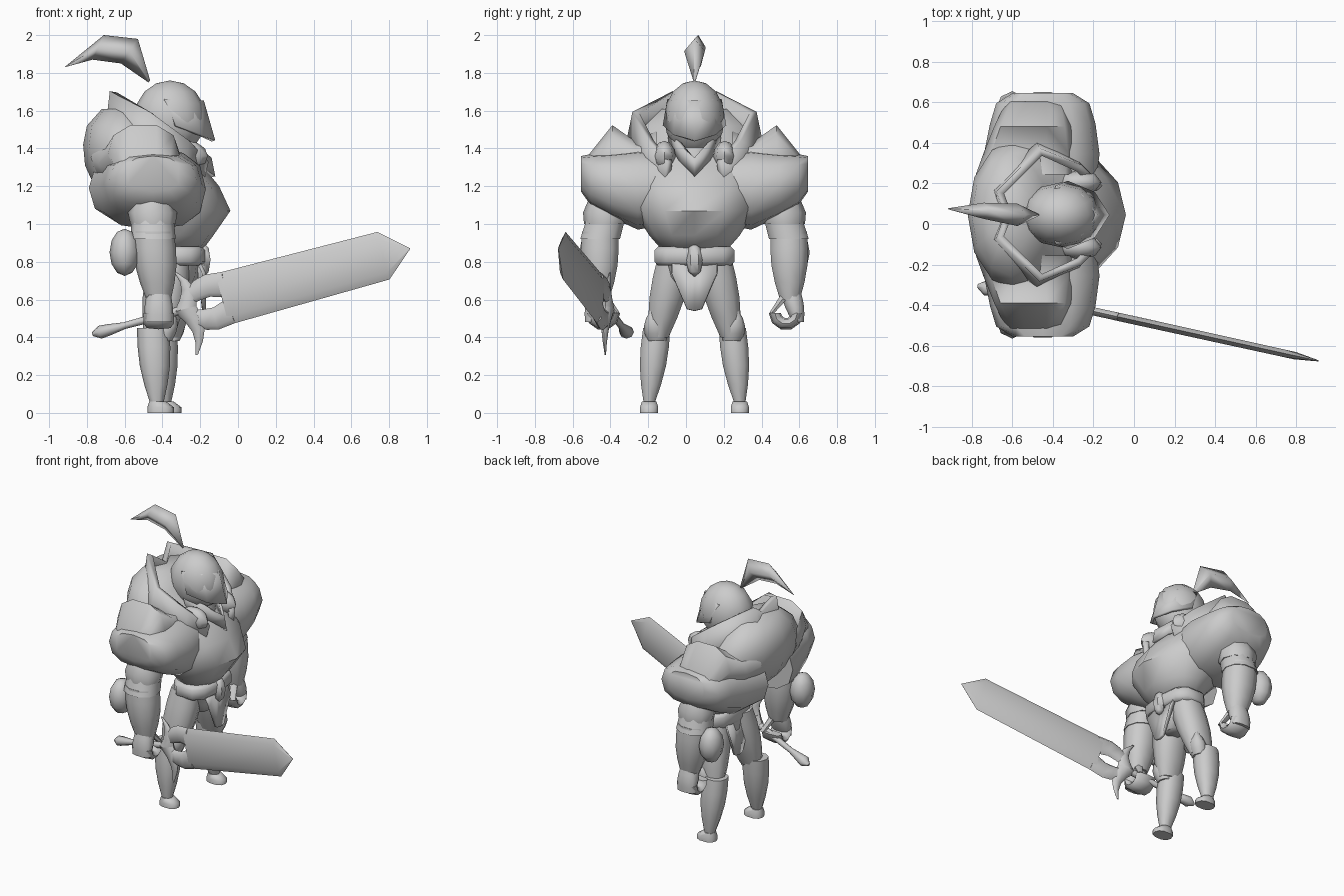
import bpy, bmesh, math
from mathutils import Vector

if "Cube" in bpy.data.objects:
    bpy.data.objects.remove(bpy.data.objects["Cube"])

MIDDLE = .045  # y of the body's mirror plane
GREY = (.6, .6, .6, 1)
grey = bpy.data.materials.new("armor_grey")
grey.use_nodes = True
grey.diffuse_color = GREY
grey.node_tree.nodes["Principled BSDF"].inputs["Base Color"].default_value = GREY


def finish(name, mesh, angle=55):
    bmesh.ops.recalc_face_normals(mesh, faces=mesh.faces)
    data = bpy.data.meshes.new(name)
    mesh.to_mesh(data)
    mesh.free()
    data.materials.append(grey)
    data.shade_smooth()
    data.set_sharp_from_angle(angle=math.radians(angle))
    part = bpy.data.objects.new(name, data)
    bpy.context.collection.objects.link(part)
    return part


def loft(name, rings, sides=10, power=1, angle=55):
    """Skin rings of (centre, u, v); a power below one squares the section."""
    mesh = bmesh.new()

    def squared(value):
        return math.copysign(abs(value) ** power, value) if abs(value) > 1e-6 else 0

    loops = []
    for centre, u, v in rings:
        loop = []
        for i in range(sides):
            turn = math.tau * i / sides
            point = (Vector(centre) + Vector(u) * squared(math.cos(turn))
                     + Vector(v) * squared(math.sin(turn)))
            loop.append(mesh.verts.new(point))
        loops.append(loop)
    for lower, upper in zip(loops, loops[1:]):
        for i in range(sides):
            j = (i + 1) % sides
            mesh.faces.new((lower[i], lower[j], upper[j], upper[i]))
    mesh.faces.new(loops[0])
    mesh.faces.new(loops[-1])
    return finish(name, mesh, angle)


def level(height, back, front, half_width, offset=0):
    """Horizontal ring reaching from back to front in x."""
    centre = ((back + front) / 2, MIDDLE + offset, height)
    return centre, ((front - back) / 2, 0, 0), (0, half_width, 0)


def upright(offset, back, front, bottom, top):
    """Vertical ring seen from the side."""
    centre = ((back + front) / 2, MIDDLE + offset, (bottom + top) / 2)
    return centre, ((front - back) / 2, 0, 0), (0, 0, (top - bottom) / 2)


def limb(name, start, end, start_size, end_size, bulge=0, steps=5, sides=10):
    """Tapering, swelling limb; sizes are half depth and half width."""
    rings = []
    for i in range(steps):
        t = i / (steps - 1)
        swell = bulge * math.sin(math.pi * t)
        x, offset, height = Vector(start).lerp(Vector(end), t)
        depth, width = Vector(start_size).lerp(Vector(end_size), t)
        rings.append(level(height, x - depth - swell, x + depth + swell, width + swell, offset))
    return loft(name, rings, sides, .88)


def ellipsoid(name, centre, radii, segments=8, rows=6):
    mesh = bmesh.new()
    bmesh.ops.create_uvsphere(mesh, u_segments=segments, v_segments=rows, radius=1)
    bmesh.ops.scale(mesh, vec=radii, verts=mesh.verts)
    x, offset, height = centre
    bmesh.ops.translate(mesh, vec=(x, MIDDLE + offset, height), verts=mesh.verts)
    return finish(name, mesh)


def wall(name, half, lean=0, flare=1, thickness=.02):
    """Mirrored plate from (x, offset, bottom, top), starting on the centre line."""
    mirrored = [(x, -offset, low, high) for x, offset, low, high in half[:0:-1]]
    mesh = bmesh.new()
    columns = []
    for x, offset, low, high in mirrored + half:
        foot = mesh.verts.new((x, MIDDLE + offset * flare, low))
        head = mesh.verts.new((x + lean, MIDDLE + offset, high))
        columns.append((foot, head))
    for (foot, head), (next_foot, next_head) in zip(columns, columns[1:]):
        mesh.faces.new((foot, next_foot, next_head, head))
    part = finish(name, mesh)
    shell = part.modifiers.new("plate thickness", 'SOLIDIFY')
    shell.thickness = thickness
    shell.offset = 0


# Torso and waist
loft("torso", [level(.86, -.46, -.19, .17), level(.94, -.5, -.13, .24),
               level(1.07, -.62, -.04, .32), level(1.2, -.76, -.1, .38),
               level(1.31, -.81, -.19, .39), level(1.42, -.82, -.34, .37),
               level(1.52, -.8, -.42, .3), level(1.61, -.72, -.5, .18)], sides=12)
loft("pelvis", [level(.64, -.38, -.26, .07), level(.72, -.45, -.21, .15),
                level(.93, -.45, -.18, .18)], power=.8)
loft("belt", [level(.78, -.45, -.19, .2), level(.8, -.46, -.17, .22),
              level(.86, -.46, -.17, .22), level(.88, -.45, -.19, .2)], power=.7)
ellipsoid("belt_buckle", (-.18, 0, .81), (.04, .045, .09), segments=6, rows=4)
for name, x, lean in (("front_loincloth", -.18, -.03), ("rear_loincloth", -.45, .02)):
    wall(name, [(x, 0, .54, .8), (x, .04, .55, .8), (x, .12, .74, .8)], lean)

# Helmet with raised collar
wall("collar", [(-.65, 0, 1.44, 1.62), (-.69, .11, 1.44, 1.7), (-.49, .31, 1.36, 1.59),
                (-.3, .23, 1.22, 1.44), (-.2, .13, 1.2, 1.33)], lean=.03, flare=1.15,
     thickness=.04)
ellipsoid("helmet_dome", (-.36, 0, 1.56), (.19, .16, .2), segments=12, rows=8)
wall("visor_brow", [(-.13, 0, 1.44, 1.65), (-.2, .09, 1.47, 1.66),
                    (-.33, .135, 1.52, 1.66)], lean=-.06, flare=1.18)
wall("jaw_plate", [(-.13, 0, 1.25, 1.35), (-.21, .07, 1.32, 1.42),
                   (-.36, .14, 1.38, 1.52)], lean=-.02, flare=.85)
limb("neck", (-.4, 0, 1.5), (-.34, 0, 1.22), (.13, .12), (.14, .09))


def feather(x, bottom, top, slant, half_width, offset=0):
    """Leaf section of the plume, its top edge slanting forward."""
    return ((x, MIDDLE + offset, (bottom + top) / 2), (slant, 0, (top - bottom) / 2),
            (0, half_width, 0))


loft("plume", [feather(-.47, 1.75, 1.76, .005, .005), feather(-.575, 1.85, 1.98, .045, .055),
               feather(-.74, 1.87, 2, .03, .04, .02),
               feather(-.915, 1.83, 1.835, .002, .003, .03)], sides=4, angle=150)

# Shoulders, arms, hands and legs, repeated on both sides
for side, s in (("left_", 1), ("right_", -1)):
    loft(side + "shoulder_plate", [
        upright(s * .14, -.79, -.19, 1, 1.38), upright(s * .3, -.74, -.17, .97, 1.4),
        upright(s * .45, -.71, -.19, 1.04, 1.38), upright(s * .55, -.68, -.22, 1.1, 1.37),
        upright(s * .6, -.6, -.3, 1.17, 1.36)], sides=12, power=.8)
    loft(side + "shoulder_crest", [
        upright(s * .2, -.78, -.3, 1.2, 1.5), upright(s * .31, -.74, -.29, 1.2, 1.44),
        upright(s * .435, -.69, -.31, 1.2, 1.53), upright(s * .56, -.63, -.34, 1.2, 1.37)],
        power=.85)
    ellipsoid(side + "neck_muscle", (-.27, s * .16, 1.36), (.11, .06, .08))

    limb(side + "upper_arm", (-.455, s * .42, 1.2), (-.45, s * .5, .92), (.1, .1), (.12, .11))
    limb(side + "arm_cuff", (-.45, s * .475, 1), (-.455, s * .455, 1.12),
         (.12, .11), (.11, .11), bulge=.015, steps=3, sides=8)
    limb(side + "forearm", (-.45, s * .5, .96), (-.42, s * .505, .6), (.11, .1), (.065, .055), .022)
    ellipsoid(side + "elbow_plate", (-.6, s * .52, .85), (.08, .09, .125))
    limb(side + "palm", (-.42, s * .51, .64), (-.42, s * .55, .48), (.06, .055), (.07, .03), .01)
    limb(side + "thumb", (-.4, s * .48, .62), (-.36, s * .41, .53), (.03, .03), (.02, .015), sides=6)
    # Fingers follow half a circle, curling toward the body
    curl = []
    for i in range(6):
        turn = -math.pi * i / 5
        outward = Vector((0, s * math.cos(turn), math.sin(turn)))
        centre = Vector((-.42, MIDDLE + s * .485, .53)) + outward * .06
        curl.append((centre, (.08, 0, 0), outward * .032))
    loft(side + "fingers", curl, sides=8, power=.7)

    step = .02 * s  # one leg stands slightly ahead
    limb(side + "thigh", (-.34 + step, s * .1, .82), (-.4 + step, s * .19, .4),
         (.11, .1), (.08, .055), bulge=.02)
    limb(side + "greave", (-.43 + step, s * .2, .45), (-.41 + step, s * .24, .05),
         (.085, .075), (.035, .03), bulge=.02)
    limb(side + "knee_plate", (-.37 + step, s * .2, .38), (-.33 + step, s * .22, .54),
         (.04, .05), (.012, .015), bulge=.025, sides=8)
    loft(side + "foot", [level(0, -.46 + step, -.32 + step, .05, s * .24),
                         level(.03, -.46 + step, -.32 + step, .05, s * .24),
                         level(.06, -.45 + step, -.36 + step, .04, s * .24)], power=.8)

# Sword directions: along the blade, through its thickness and across its width
along = Vector((1, -.22, .27))
through = Vector((.22, 1, 0)).normalized()
across = along.cross(through).normalized()
tip = Vector((.91, -.675, .87))


def section(x, half_width, half_thickness, shift=0):
    centre = tip + along * (x - tip.x) + across * shift
    return centre, across * half_width, through * half_thickness


loft("sword_blade", [section(-.08, .13, .022), section(-.05, .14, .022),
                     section(.77, .13, .02), section(.91, .003, .003)], sides=6, power=.5)
loft("sword_grip", [section(-.77, .01, .01), section(-.73, .035, .04), section(-.68, .03, .03),
                    section(-.6, .018, .018), section(-.27, .024, .024)], sides=8)
for name, way, reach in (("upper_", 1, .2), ("lower_", -1, .25)):
    # Twin prongs leave a small gap between guard and blade
    loft(name + "blade_prong", [
        section(-.28, .04, .02, way * .04), section(-.2, .055, .022, way * .08),
        section(-.14, .06, .022, way * .09), section(-.05, .07, .022, way * .07)],
        sides=6, power=.6)
    # Guard arm narrows to a point
    arm = []
    for i in range(5):
        t = i / 4
        x = -.28 + .04 * math.sin(math.pi * t)
        centre = section(x, 0, 0, way * reach * t)[0]
        slim = 1 - .9 * t
        arm.append((centre, along * .06 * slim, through * .035 * slim))
    loft(name + "guard_arm", arm, sides=8)
